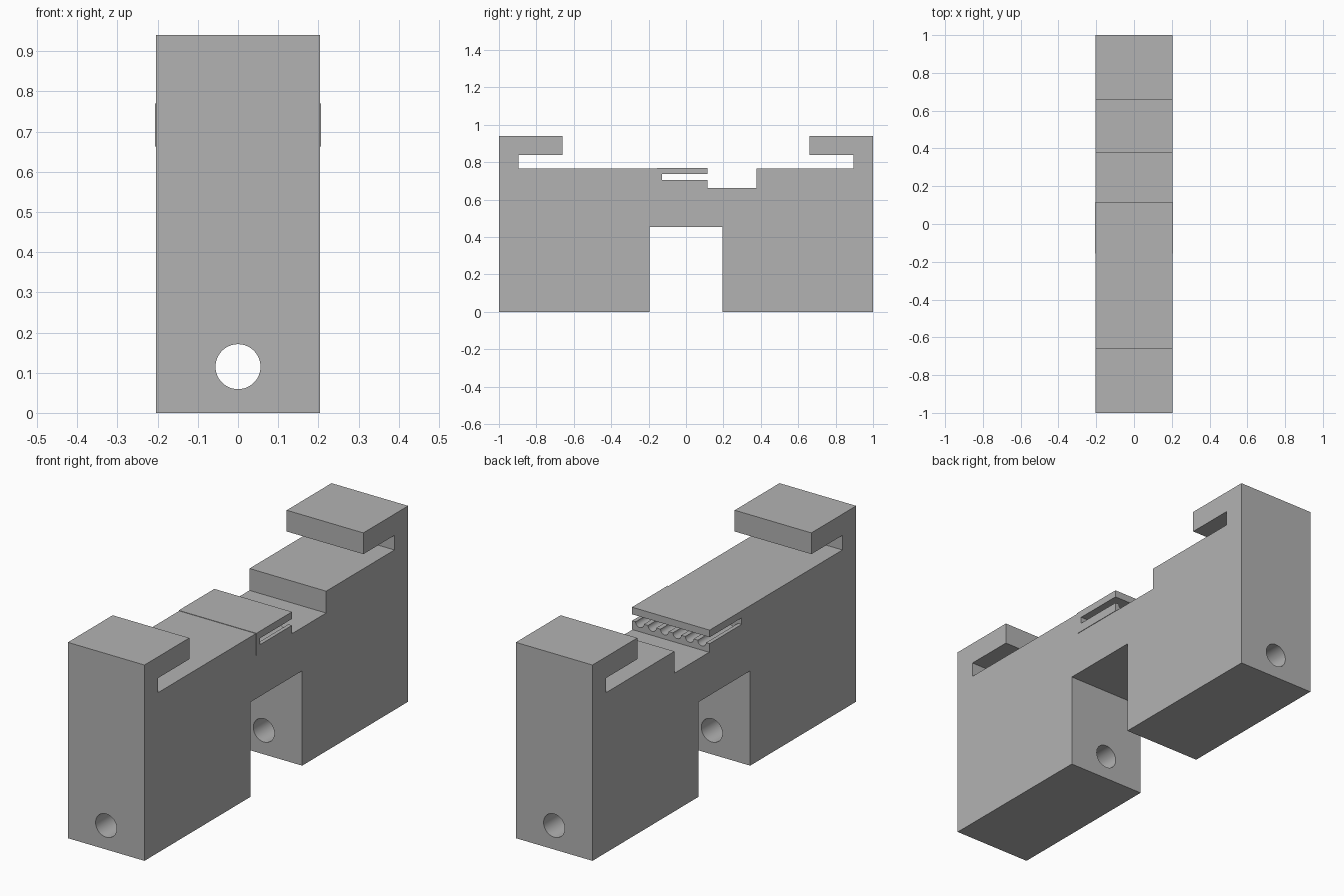
import bpy, bmesh, math
from mathutils import Matrix

if "Cube" in bpy.data.objects:
    bpy.data.objects.remove(bpy.data.objects["Cube"], do_unlink=True)

grey = bpy.data.materials.new("plain_grey")
grey.use_nodes = True
grey.diffuse_color = (0.45, 0.45, 0.45, 1)
grey.node_tree.nodes["Principled BSDF"].inputs["Base Color"].default_value = grey.diffuse_color


def finish(bm, name):
    bmesh.ops.recalc_face_normals(bm, faces=bm.faces)
    mesh = bpy.data.meshes.new(name)
    bm.to_mesh(mesh)
    bm.free()
    mesh.materials.append(grey)
    obj = bpy.data.objects.new(name, mesh)
    bpy.context.collection.objects.link(obj)
    return obj


def extrude_profile(name, points, half_width):
    """Extrude a side outline of (y, z) points across x."""
    bm = bmesh.new()
    face = bm.faces.new([bm.verts.new((-half_width, y, z)) for y, z in points])
    out = bmesh.ops.extrude_face_region(bm, geom=[face])
    moved = [v for v in out["geom"] if isinstance(v, bmesh.types.BMVert)]
    bmesh.ops.translate(bm, verts=moved, vec=(2 * half_width, 0, 0))
    return finish(bm, name)


def bore(target, name, rods, radius, y0, y1, segments):
    """Cut round channels along y at each (x, z) in rods."""
    bm = bmesh.new()
    for x, z in rods:
        place = Matrix.Translation((x, (y0 + y1) / 2, z)) @ Matrix.Rotation(math.pi / 2, 4, "X")
        bmesh.ops.create_cone(bm, cap_ends=True, segments=segments, radius1=radius,
                              radius2=radius, depth=y1 - y0, matrix=place)
    cutter = finish(bm, name)
    cutter.hide_render = True
    mod = target.modifiers.new("bore", "BOOLEAN")
    mod.operation, mod.solver, mod.object = "DIFFERENCE", "EXACT", cutter
    bpy.ops.object.select_all(action="DESELECT")
    target.select_set(True)
    bpy.context.view_layer.objects.active = target
    bpy.ops.object.modifier_apply(modifier=mod.name)
    bpy.data.objects.remove(cutter, do_unlink=True)
    bpy.ops.object.shade_smooth_by_angle(angle=math.radians(30))


top, lip, deck, bed, arch = 0.94, 0.838, 0.768, 0.663, 0.455
back, front = -0.155, 0.115

# Main body: two legs, hooked ends and a sunken bed
leg_outline = [(0.196, arch), (0.196, 0), (1, 0), (1, top),
               (0.66, top), (0.66, lip), (0.896, lip), (0.896, deck)]
mirrored = [(-y, z) for y, z in reversed(leg_outline)]
body = extrude_profile("body", leg_outline + [(0.378, deck), (0.378, bed),
                       (back, bed), (back, deck)] + mirrored, 0.2035)
bore(body, "rod_hole_cutter", [(0, 0.115)], 0.056, -1.1, 1.1, 48)

# Slotted clamp insert resting in the bed
slot_end, slot_low, slot_high = -0.127, 0.705, 0.736
insert = extrude_profile("clamp_insert", [
    (back, bed), (front, bed), (front, slot_low), (slot_end, slot_low),
    (slot_end, slot_high), (front, slot_high), (front, 0.77), (back, 0.77)], 0.206)

# Row of parallel grooves in the slot floor
grooves = [((i - 2.5) * 0.066, slot_low) for i in range(6)]
bore(insert, "groove_cutter", grooves, 0.022, slot_end, 0.2, 24)
